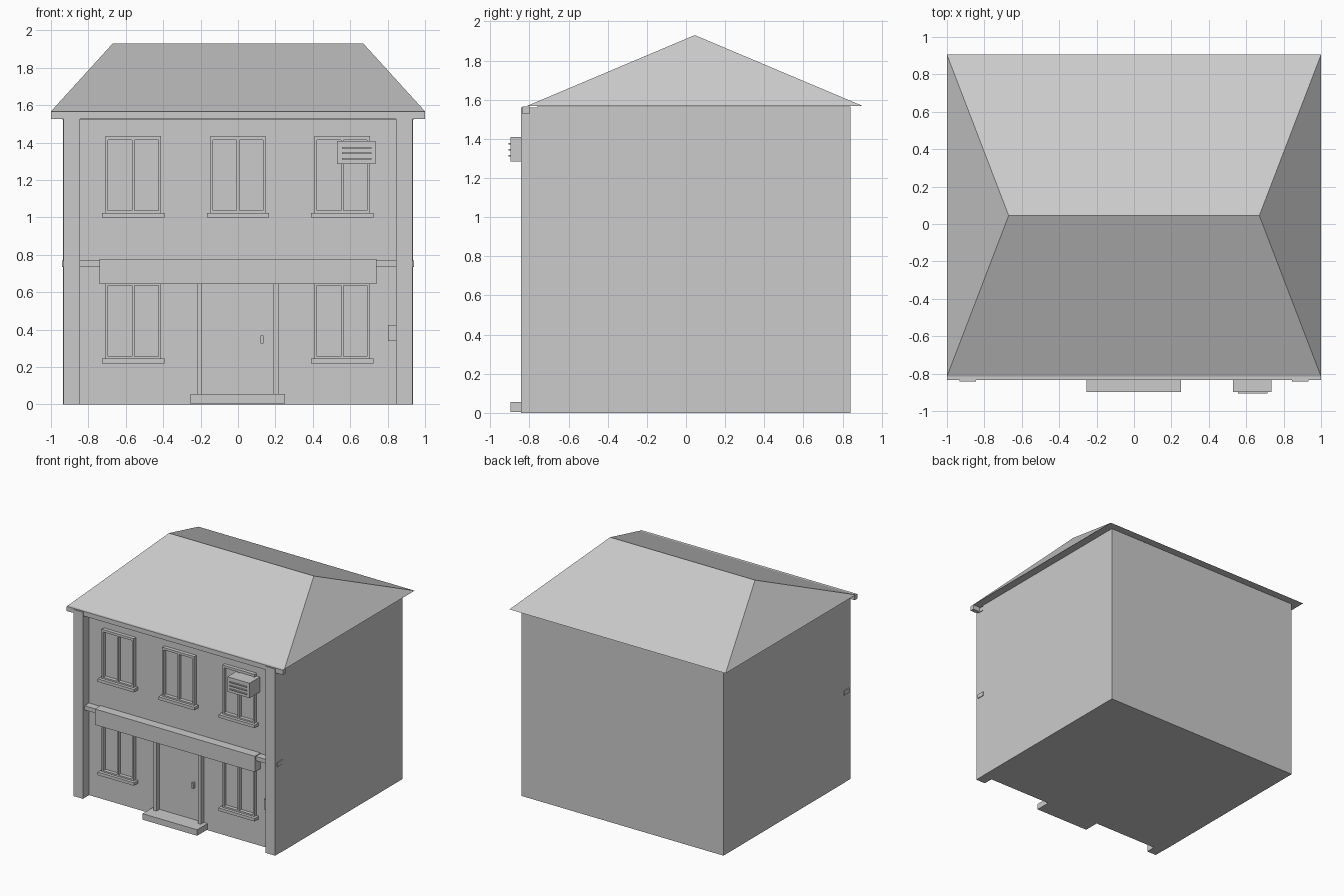
import bpy, bmesh

cube = bpy.data.objects.get("Cube")
if cube:
    bpy.data.objects.remove(cube, do_unlink=True)

# Single plaster colour
GREY = (0.6, 0.6, 0.6, 1.0)
plaster = bpy.data.materials.new("light_grey")
plaster.use_nodes = True
plaster.diffuse_color = GREY
plaster.node_tree.nodes["Principled BSDF"].inputs["Base Color"].default_value = GREY

WALL = -0.76  # front wall plane


def finish(name, bm):
    bmesh.ops.recalc_face_normals(bm, faces=bm.faces)
    mesh = bpy.data.meshes.new(name)
    bm.to_mesh(mesh)
    bm.free()
    mesh.materials.append(plaster)
    obj = bpy.data.objects.new(name, mesh)
    bpy.context.collection.objects.link(obj)
    return obj


def add_box(bm, x, y, z):
    verts = bmesh.ops.create_cube(bm, size=1)["verts"]
    for v in verts:
        for i, (lo, hi) in enumerate((x, y, z)):
            v.co[i] = hi if v.co[i] > 0 else lo


def box(name, x, y, z):
    bm = bmesh.new()
    add_box(bm, x, y, z)
    return finish(name, bm)


def front_box(name, x, z, depth):
    """Box that stands out from the front wall."""
    return box(name, x, (WALL - depth, WALL + 0.01), z)


# Main body
box("walls", (-0.935, 0.935), (WALL, 0.84), (0, 1.565))

# Hipped roof
bm = bmesh.new()
eaves = [bm.verts.new((x, y, 1.567)) for x, y in
         ((-1, -0.815), (1, -0.815), (1, 0.905), (-1, 0.905))]
left, right = [bm.verts.new((x, 0.045, 1.93)) for x in (-0.67, 0.67)]
a, b, c, d = eaves
for face in ((d, c, b, a), (a, b, right, left), (b, c, right),
             (c, d, left, right), (d, a, left)):
    bm.faces.new(face)
finish("hipped_roof", bm)

# Cornice, frieze and mid-height ledge
box("cornice", (-1, 1), (-0.835, -0.80), (1.527, 1.566))
front_box("frieze", (-0.938, 0.938), (1.52, 1.556), 0.05)
front_box("ledge", (-0.94, 0.94), (0.735, 0.77), 0.06)

# Corner pilasters
for side, sign in (("left", 1), ("right", -1)):
    front_box(side + "_pilaster", sorted((sign * 0.845, sign * 0.933)), (0, 1.56), 0.082)


# Windows: surround, centre mullion and sill
def window(name, cx, z0, z1):
    bm = bmesh.new()
    y = (WALL - 0.03, WALL + 0.01)
    for edge in (-0.141, 0.141):
        add_box(bm, (cx + edge - 0.007, cx + edge + 0.007), y, (z0, z1))
    add_box(bm, (cx - 0.007, cx + 0.007), y, (z0, z1))
    add_box(bm, (cx - 0.148, cx + 0.148), y, (z1 - 0.02, z1))
    add_box(bm, (cx - 0.141, cx + 0.141), y, (z0, z0 + 0.012))
    finish(name + "_frame", bm)
    front_box(name + "_sill", (cx - 0.167, cx + 0.167), (z0 - 0.025, z0), 0.055)


for label, cx in (("right", -0.56), ("middle", 0), ("left", 0.557)):
    window("upper_" + label + "_window", cx, 1.025, 1.435)
    if cx:
        window("lower_" + label + "_window", cx, 0.245, 0.655)

# Entrance
front_box("fascia_board", (-0.74, 0.74), (0.645, 0.777), 0.075)
for side, x in (("left", 0.203), ("right", -0.207)):
    front_box(side + "_door_post", (x - 0.013, x + 0.013), (0.05, 0.65), 0.04)
front_box("door_handle", (0.12, 0.135), (0.325, 0.37), 0.025)
front_box("door_step", (-0.255, 0.25), (0.005, 0.055), 0.137)

# Cooling unit with grille slats
front_box("cooling_unit", (0.53, 0.735), (1.285, 1.41), 0.137)
for i in range(3):
    z = 1.31 + 0.03 * i
    box("grille_slat", (0.555, 0.713), (-0.907, -0.895), (z, z + 0.008))

# Meter box beside the pilaster
front_box("meter_box", (0.803, 0.85), (0.34, 0.425), 0.045)
